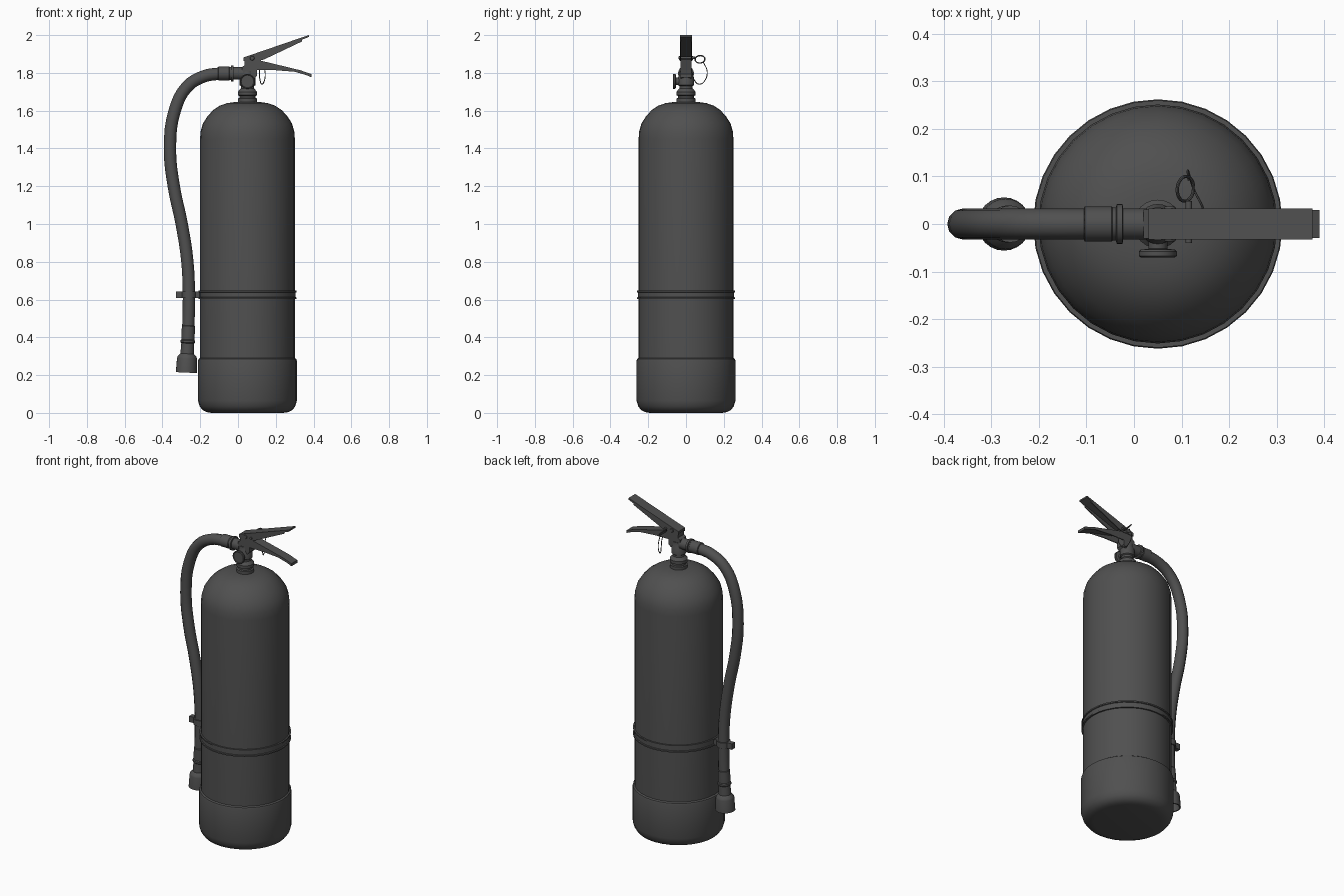
import bpy, bmesh, math
from mathutils import Vector, Matrix

# One dark charcoal finish for every part
dark = bpy.data.materials.new("charcoal")
dark.diffuse_color = (0.08, 0.08, 0.08, 1)


def shade(ob, angle):
    ob.data.materials.append(dark)
    bpy.ops.object.select_all(action='DESELECT')
    ob.select_set(True)
    bpy.context.view_layer.objects.active = ob
    if angle:
        bpy.ops.object.shade_smooth_by_angle(angle=math.radians(angle))


def finish(name, bm, angle=35):
    bmesh.ops.recalc_face_normals(bm, faces=bm.faces)
    me = bpy.data.meshes.new(name)
    bm.to_mesh(me)
    bm.free()
    ob = bpy.data.objects.new(name, me)
    bpy.context.collection.objects.link(ob)
    shade(ob, angle)


def lathe(name, profile, origin, axis=(0, 0, 1), segs=32):
    """Revolve (radius, height) points around an axis; ends are capped."""
    bm = bmesh.new()
    rings = [[bm.verts.new((r * math.cos(2 * math.pi * i / segs),
                            r * math.sin(2 * math.pi * i / segs), h))
              for i in range(segs)] for r, h in profile]
    for a, b in zip(rings, rings[1:]):
        for i in range(segs):
            j = (i + 1) % segs
            bm.faces.new((a[i], a[j], b[j], b[i]))
    bm.faces.new(rings[0])
    bm.faces.new(rings[-1])
    rot = Vector((0, 0, 1)).rotation_difference(Vector(axis)).to_matrix().to_4x4()
    bm.transform(Matrix.Translation(origin) @ rot)
    finish(name, bm)


def prism(name, pts, y0, y1):
    """Extrude an (x, z) outline between two y positions."""
    bm = bmesh.new()
    f = bm.faces.new([bm.verts.new((x, y0, z)) for x, z in pts])
    ext = bmesh.ops.extrude_face_region(bm, geom=[f])['geom']
    bmesh.ops.translate(bm, vec=(0, y1 - y0, 0),
                        verts=[v for v in ext if isinstance(v, bmesh.types.BMVert)])
    # the extrusion leaves the first face in place, giving a closed solid
    if not f.is_valid or all(len(e.link_faces) == 1 for e in f.edges):
        bmesh.ops.holes_fill(bm, edges=bm.edges)
    finish(name, bm, 0)


def tube(name, pts, radius, cyclic=False, res=4, sides=4):
    """Smooth round tube through the given points."""
    cu = bpy.data.curves.new(name, 'CURVE')
    cu.dimensions = '3D'
    cu.bevel_depth, cu.bevel_resolution, cu.resolution_u = radius, sides, res
    cu.use_fill_caps = True
    sp = cu.splines.new('BEZIER')
    sp.bezier_points.add(len(pts) - 1)
    for bp, p in zip(sp.bezier_points, pts):
        bp.co = p
        bp.handle_left_type = bp.handle_right_type = 'AUTO'
    sp.use_cyclic_u = cyclic
    ob = bpy.data.objects.new(name, cu)
    bpy.context.collection.objects.link(ob)
    bpy.ops.object.select_all(action='DESELECT')
    ob.select_set(True)
    bpy.context.view_layer.objects.active = ob
    bpy.ops.object.convert(target='MESH')
    shade(bpy.context.view_layer.objects.active, 40)


CX = 0.05

# Cylinder body with domed shoulder
dome = [(0.251, 1.45), (0.248, 1.49), (0.236, 1.532), (0.213, 1.568),
        (0.183, 1.602), (0.147, 1.626), (0.108, 1.64), (0.07, 1.645), (0.03, 1.647)]
lathe("tank", [(0.251, 0.2)] + dome, (CX, 0, 0))
# Base boot
lathe("base_boot", [(0.19, 0), (0.215, 0.004), (0.238, 0.015), (0.253, 0.035),
                    (0.262, 0.065), (0.262, 0.275), (0.259, 0.285), (0.249, 0.292)], (CX, 0, 0))
# Strap with raised rims
lathe("strap", [(0.249, 0.603), (0.26, 0.603), (0.26, 0.611), (0.255, 0.613),
                (0.255, 0.637), (0.26, 0.639), (0.26, 0.647), (0.249, 0.647)], (CX, 0, 0))

# Neck collars and valve stem
lathe("neck", [(0.05, 1.63), (0.05, 1.665), (0.042, 1.668), (0.042, 1.678), (0.051, 1.682),
               (0.051, 1.70), (0.035, 1.718), (0.035, 1.73), (0.042, 1.735), (0.042, 1.775),
               (0.035, 1.79), (0.035, 1.81)], (CX, 0, 0), segs=24)
# Valve block
prism("valve_block", [(0.02, 1.77), (0.085, 1.77), (0.1, 1.785), (0.1, 1.87),
                      (0.035, 1.87), (0.035, 1.84), (0.02, 1.83)], -0.03, 0.03)

# Pressure gauge on the front
lathe("gauge", [(0.02, 0), (0.02, 0.03), (0.036, 0.032), (0.04, 0.036), (0.04, 0.045),
                (0.036, 0.048), (0.033, 0.045)], (CX, -0.022, 1.755), (0, -1, 0), 24)

# Hose outlet, lock ring and ferrule
lathe("hose_outlet", [(0.033, 0), (0.033, 0.05), (0.042, 0.051), (0.042, 0.063), (0.035, 0.065),
                      (0.035, 0.072), (0.037, 0.074), (0.037, 0.13), (0.034, 0.132)],
      (0.027, 0, 1.797), (-1, 0, 0), 24)

# Hose
tube("hose", [(x, 0, z) for x, z in
              [(-0.09, 1.797), (-0.18, 1.782), (-0.27, 1.726), (-0.335, 1.6), (-0.36, 1.4),
               (-0.34, 1.2), (-0.298, 1.0), (-0.268, 0.8), (-0.26, 0.62), (-0.264, 0.42)]], 0.0325)

# Nozzle: ferrule, waist and horn with open mouth
lathe("nozzle", [(0.032, 0), (0.035, 0.004), (0.035, 0.075), (0.039, 0.08), (0.039, 0.09),
                 (0.034, 0.095), (0.036, 0.15), (0.05, 0.165), (0.053, 0.175), (0.056, 0.25),
                 (0.048, 0.25), (0.044, 0.18), (0.015, 0.17)],
      (-0.262, 0, 0.463), (-0.045, 0, -1), 24)

# Hose clip on the strap
lathe("hose_clip", [(0.031, 0.607), (0.039, 0.607), (0.039, 0.643), (0.031, 0.643)],
      (-0.26, 0, 0), segs=20)
prism("clip_bridge", [(-0.228, 0.607), (-0.195, 0.607), (-0.195, 0.643), (-0.228, 0.643)], -0.018, 0.018)
prism("clip_tab", [(-0.328, 0.607), (-0.293, 0.607), (-0.293, 0.643), (-0.328, 0.643)], -0.015, 0.015)

# Squeeze lever: top plate with side flanges
W, T = 0.033, 0.006
lever_top = [(0.03, 1.882), (0.345, 1.99), (0.375, 2.0), (0.375, 1.99), (0.345, 1.978), (0.03, 1.868)]
lever_side = [(0.03, 1.88), (0.34, 1.987), (0.34, 1.967), (0.14, 1.872), (0.105, 1.862), (0.03, 1.862)]
# Carrying handle: sloped plate with tapered flanges and drooping tip
grip_top = [(0.09, 1.872), (0.14, 1.86), (0.33, 1.814), (0.39, 1.793), (0.39, 1.776),
            (0.33, 1.802), (0.14, 1.848), (0.09, 1.86)]
grip_side = [(0.09, 1.87), (0.14, 1.858), (0.33, 1.812), (0.36, 1.801), (0.36, 1.789),
             (0.3, 1.806), (0.2, 1.814), (0.09, 1.815)]
for label, top, side, w in (("lever", lever_top, lever_side, W),
                            ("handle", grip_top, grip_side, W - 0.004)):
    prism(label + "_plate", top, -w, w)
    for s, tag in ((-1, "front"), (1, "back")):
        prism(label + "_flange_" + tag, side, s * w, s * (w - T))

# Pivot rivet and safety pin
lathe("pivot_rivet", [(0.01, -0.037), (0.012, -0.034), (0.012, 0.034), (0.01, 0.037)],
      (0.075, 0, 1.878), (0, 1, 0), 16)
lathe("safety_pin", [(0.007, -0.04), (0.007, 0.048)], (0.115, 0, 1.88), (0, 1, 0), 12)

# Pull ring, turned and tilted
d = Vector((0.1, 1, 0)).normalized()
u = Vector((-0.65, 0.06, 0.76)).normalized()
c = Vector((0.108, 0.074, 1.872))
tube("pull_ring", [c + 0.026 * (math.cos(a) * d + math.sin(a) * u)
                   for a in [i * math.pi / 4 for i in range(8)]], 0.0035, True, 4, 2)
# Retaining cord
tube("pin_cord", [(0.115, 0.092, 1.855), (0.113, 0.112, 1.81), (0.117, 0.1, 1.76),
                  (0.127, 0.07, 1.74), (0.14, 0.045, 1.76), (0.144, 0.033, 1.8),
                  (0.138, 0.026, 1.83)], 0.0025, False, 4, 1)
